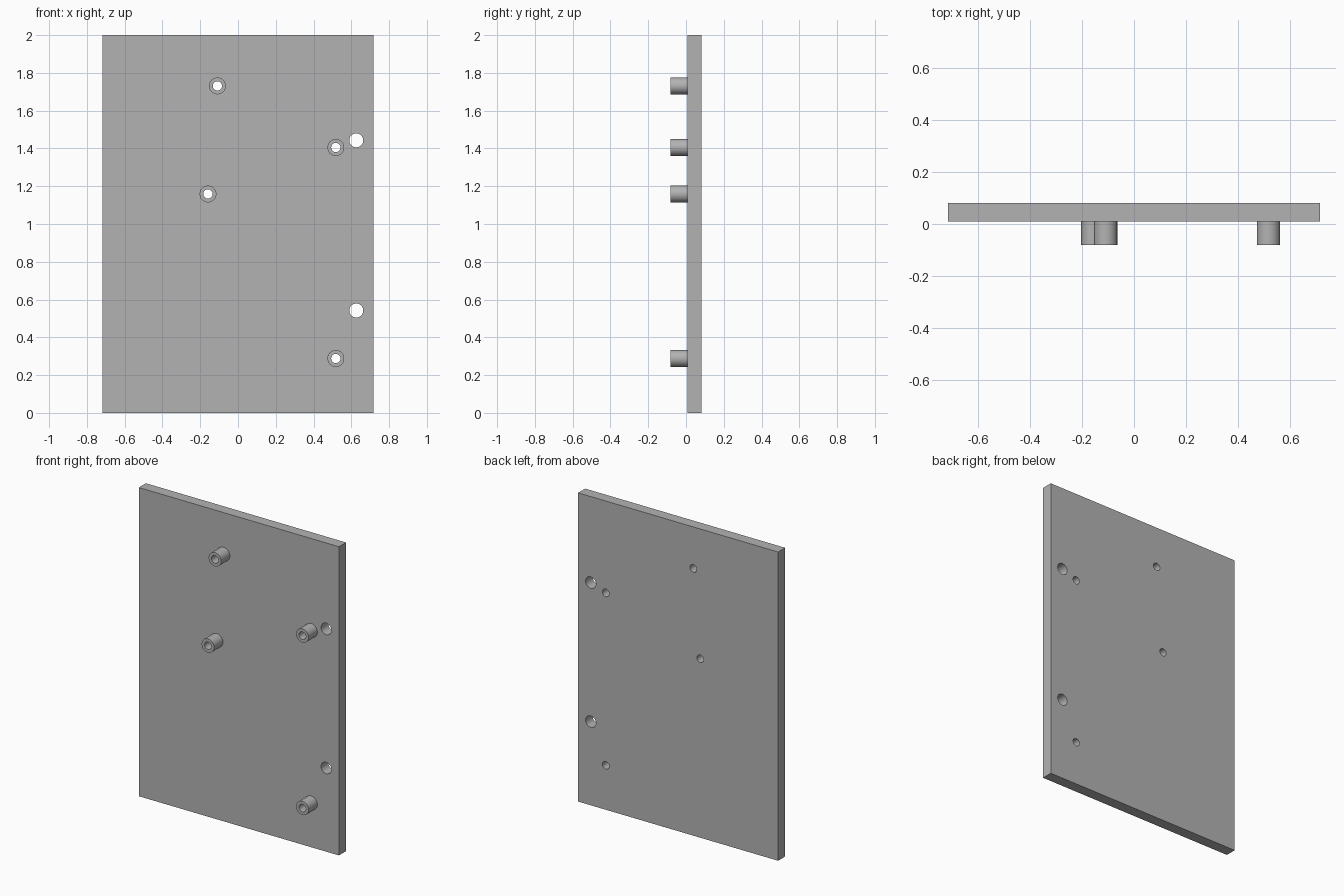
import bpy, bmesh, math
from mathutils import Matrix, Vector

if "Cube" in bpy.data.objects:
    bpy.data.objects.remove(bpy.data.objects["Cube"])

WIDTH, HEIGHT = 1.434, 2.0
FRONT, BACK, TIP = 0.009, 0.081, -0.081   # plate front, plate back, standoff tip (y)
BORE_R, POST_R, HOLE_R = 0.0245, 0.0445, 0.037
POSTS = [(-0.109, 1.731), (0.518, 1.405), (-0.159, 1.159), (0.518, 0.288)]
HOLES = [(0.626, 1.443), (0.626, 0.542)]
SIDES = 48

grey = bpy.data.materials.new("grey")
grey.diffuse_color = (0.45, 0.45, 0.45, 1)
grey.use_nodes = True
grey.node_tree.nodes["Principled BSDF"].inputs["Base Color"].default_value = grey.diffuse_color


def finish(bm, name):
    mesh = bpy.data.meshes.new(name)
    bm.to_mesh(mesh)
    bm.free()
    obj = bpy.data.objects.new(name, mesh)
    bpy.context.collection.objects.link(obj)
    mesh.materials.append(grey)
    return obj


def activate(obj):
    bpy.ops.object.select_all(action='DESELECT')
    obj.select_set(True)
    bpy.context.view_layer.objects.active = obj


def ring(bm, radius, y):
    return [bm.verts.new((radius * math.cos(a), y, radius * math.sin(a)))
            for a in (2 * math.pi * i / SIDES for i in range(SIDES))]


# Flat backing plate
bm = bmesh.new()
bmesh.ops.create_cube(bm, size=1, matrix=Matrix.Translation((0, (FRONT + BACK) / 2, HEIGHT / 2))
                      @ Matrix.Diagonal((WIDTH, BACK - FRONT, HEIGHT, 1)))
plate = finish(bm, "plate")

# Drills for the standoff bores and the two larger mounting holes
bm = bmesh.new()
for spots, radius in ((POSTS, BORE_R), (HOLES, HOLE_R)):
    for x, z in spots:
        bmesh.ops.create_cone(bm, cap_ends=True, segments=SIDES, radius1=radius, radius2=radius,
                              depth=0.4, matrix=Matrix.Translation((x, 0, z))
                              @ Matrix.Rotation(math.pi / 2, 4, 'X'))
drills = finish(bm, "drill_cutters")
drills.hide_render = True

activate(plate)
cut = plate.modifiers.new("holes", 'BOOLEAN')
cut.operation, cut.solver, cut.object = 'DIFFERENCE', 'EXACT', drills
bpy.ops.object.modifier_apply(modifier=cut.name)
bpy.data.objects.remove(drills)
bpy.ops.object.shade_smooth_by_angle()

# Hollow round standoffs on the front face
for n, (x, z) in enumerate(POSTS, 1):
    bm = bmesh.new()
    loops = [ring(bm, r, y) for r, y in ((BORE_R, FRONT), (BORE_R, TIP), (POST_R, TIP), (POST_R, FRONT))]
    for a, b in zip(loops, loops[1:]):
        for i in range(SIDES):
            j = (i + 1) % SIDES
            bm.faces.new((a[i], a[j], b[j], b[i]))
    bmesh.ops.recalc_face_normals(bm, faces=bm.faces)
    # The tip ring must face forwards
    if next(f for f in bm.faces if abs(f.normal.y) > 0.9).normal.y > 0:
        bmesh.ops.reverse_faces(bm, faces=bm.faces)
    bmesh.ops.translate(bm, verts=bm.verts, vec=Vector((x, 0, z)))
    post = finish(bm, f"standoff_{n}")
    activate(post)
    bpy.ops.object.shade_smooth_by_angle()
